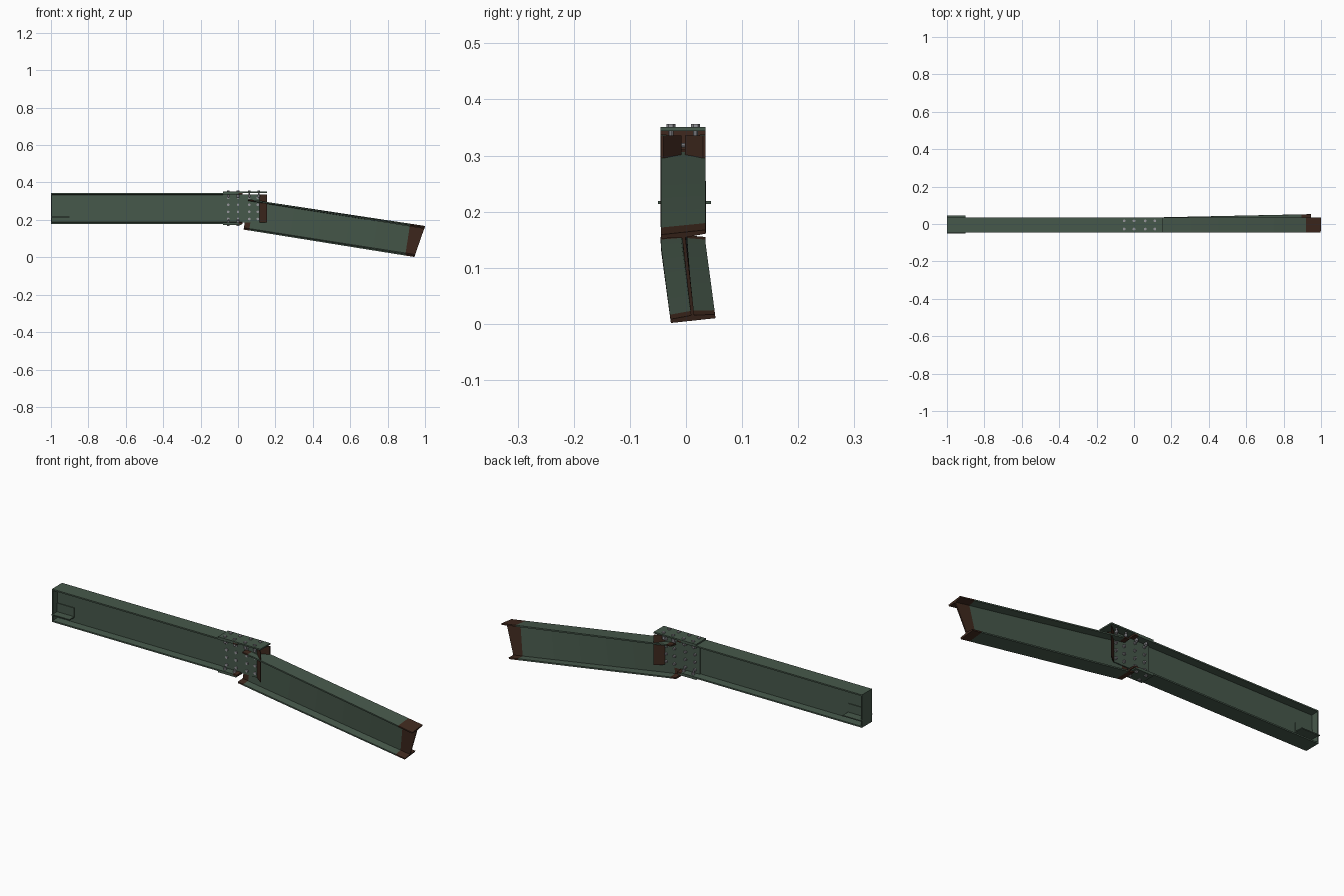
import bpy, bmesh, math
from mathutils import Matrix, Vector

if "Cube" in bpy.data.objects:
    bpy.data.objects.remove(bpy.data.objects["Cube"])

def material(name, rgb):
    m = bpy.data.materials.new(name)
    m.diffuse_color = (*rgb, 1)
    m.use_nodes = True
    m.node_tree.nodes["Principled BSDF"].inputs["Base Color"].default_value = m.diffuse_color
    return m

GREEN = material("weathered green paint", (0.062, 0.098, 0.070))
RUST = material("dark rust", (0.050, 0.022, 0.013))
STEEL = material("bolt steel", (0.30, 0.30, 0.32))

YC, H, HW, TF, TW = -0.005, 0.165, 0.04, 0.007, 0.003   # beam centre, height, half sizes
Z0 = 0.179                                              # underside of straight beam

def finish(bm, name, mats):
    bmesh.ops.recalc_face_normals(bm, faces=bm.faces)
    me = bpy.data.meshes.new(name)
    bm.to_mesh(me)
    bm.free()
    for m in mats:
        me.materials.append(m)
    ob = bpy.data.objects.new(name, me)
    bpy.context.collection.objects.link(ob)
    return ob

# I-shaped section as (y, height)
half = [(HW, 0), (HW, TF), (TW, TF + 0.003), (TW, H - TF - 0.003), (HW, H - TF), (HW, H)]
SECTION = half + [(-y, v) for y, v in reversed(half)]

def loft(name, rings, rust_spans, rust_caps):
    """Skin a list of rings; chosen spans and caps become rust."""
    bm = bmesh.new()
    vs = [[bm.verts.new(p) for p in r] for r in rings]
    n = len(rings[0])
    for i in range(len(rings) - 1):
        for j in range(n):
            k = (j + 1) % n
            f = bm.faces.new((vs[i][j], vs[i][k], vs[i + 1][k], vs[i + 1][j]))
            f.material_index = int(i in rust_spans)
    for r, cap in ((vs[0], 0), (vs[-1], 1)):
        f = bm.faces.new(r)
        f.material_index = int(cap in rust_caps)
    return finish(bm, name, [GREEN, RUST])

def box(name, lo, hi, mat):
    bm = bmesh.new()
    bmesh.ops.create_cube(bm, size=1)
    for v in bm.verts:
        v.co = Vector([(a + b) / 2 + c * (b - a) for a, b, c in zip(lo, hi, v.co)])
    return finish(bm, name, [mat])

# straight beam with a rusted broken end
loft("straight_beam",
     [[(x, YC + y, Z0 + v) for y, v in SECTION] for x in (-1, 0.003, 0.025)], {1}, {1})
box("end_plate", (-1, YC - HW, Z0), (-0.995, YC + HW, Z0 + H), GREEN)

# fallen beam: sloped, twisted progressively about its top edge, slanted cut
TILT = math.radians(8.9)
AX = Vector((math.cos(TILT), 0, -math.sin(TILT)))
UP = Vector((math.sin(TILT), 0, math.cos(TILT)))

def fallen_ring(s, slant):
    roll = math.radians(6.2) * max(0, (s - 0.08) / 0.845)
    c, sn = math.cos(roll), math.sin(roll)
    ring = []
    for y, v in SECTION:
        y2 = y * c + (H - v) * sn
        v2 = H - (H - v) * c + y * sn
        ring.append(Vector((0.03, YC + y2, 0.148)) + AX * (s + slant * v / H) + UP * v2)
    return ring

stations = [0, 0.03, 0.09, 0.25, 0.4, 0.55, 0.7, 0.875, 0.925]
loft("fallen_beam", [fallen_ring(s, 0.03 if s > 0.9 else 0) for s in stations],
     {0, 7}, {0, 1})

# top and bottom splice plates
box("top_splice_plate", (-0.08, YC - HW, Z0 + H), (0.155, YC + HW, 0.351), GREEN)
box("bottom_splice_plate", (-0.08, YC - HW, Z0 - 0.006), (0.02, YC + HW, Z0), GREEN)

# web splice plates, rusty ends splayed outward
for side, label in ((-1, "front"), (1, "back")):
    t = 0.005
    rings = []
    for x, off in ((-0.08, TW), (0.115, TW), (0.155, HW - t)):
        a, b = YC + side * off, YC + side * (off + t)
        rings.append([(x, a, 0.185), (x, b, 0.185), (x, b, 0.336), (x, a, 0.336)])
    loft(label + "_web_plate", rings, {1}, {1})
    # angle bracket near the far end
    w, e = YC + side * TW, -0.0025 + side * 0.047
    box(label + "_bracket_shelf", (-1, min(w, e), 0.214), (-0.9, max(w, e), 0.219), GREEN)
    w2 = w + side * 0.004
    box(label + "_bracket_leg", (-1, min(w, w2), 0.219), (-0.9, max(w, w2), 0.262), GREEN)

# bolts: hex head, shank and hex nut stacked along an axis
def bolts(name, places, rot, parts):
    bm = bmesh.new()
    for p in places:
        for r, lo, hi, seg in parts:
            bmesh.ops.create_cone(
                bm, cap_ends=True, segments=seg, radius1=r, radius2=r, depth=hi - lo,
                matrix=Matrix.Translation(p) @ rot @ Matrix.Translation((0, 0, (lo + hi) / 2)))
    return finish(bm, name, [STEEL])

XS = (-0.053, 0.0, 0.06, 0.112)
YS = (-0.027, 0.017)
I = Matrix.Identity(4)
bolts("top_bolts", [(x, y, 0.351) for x in XS for y in YS], I,
      [(0.008, 0, 0.005, 6), (0.0045, -0.034, 0, 10), (0.008, -0.029, -0.019, 6)])
bolts("bottom_bolts", [(x, y, Z0 - 0.006) for x in XS[:2] for y in YS], I,
      [(0.008, -0.005, 0, 6), (0.0045, 0, 0.028, 10), (0.008, 0.014, 0.022, 6)])
bolts("web_bolts", [(x, YC, z) for x in (-0.053, 0.0, 0.06, 0.106)
                    for z in (0.205, 0.243, 0.281, 0.318)],
      Matrix.Rotation(math.pi / 2, 4, 'X'),
      [(0.0075, 0.008, 0.013, 6), (0.004, -0.02, 0.008, 10), (0.0075, -0.015, -0.008, 6)])
